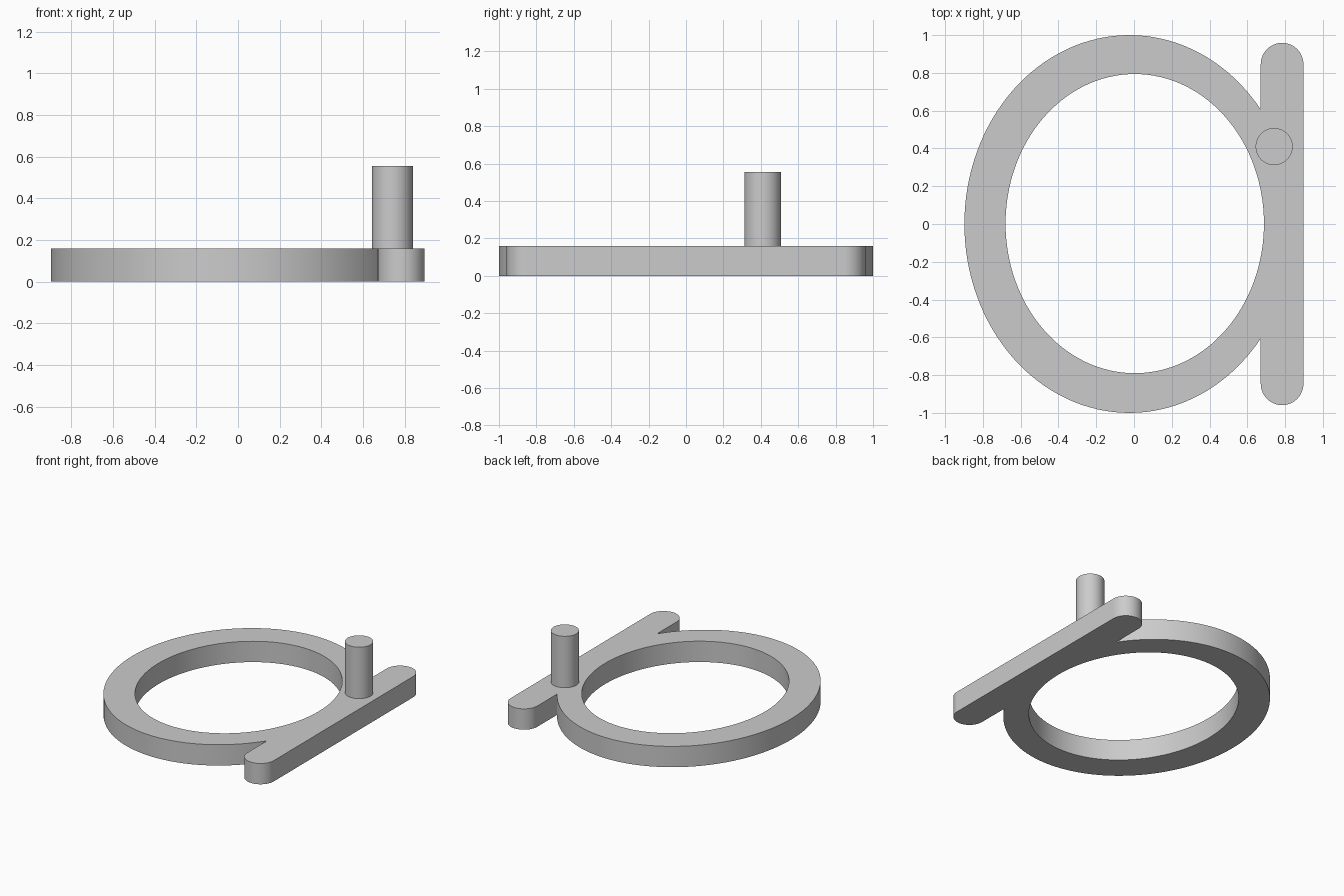
import bpy
import math

cube = bpy.data.objects.get("Cube")
if cube:
    bpy.data.objects.remove(cube, do_unlink=True)

THICK = 0.16

grey = bpy.data.materials.new("plain_grey")
grey.use_nodes = True
colour = (0.6, 0.6, 0.6, 1)
grey.diffuse_color = colour
grey.node_tree.nodes["Principled BSDF"].inputs["Base Color"].default_value = colour


def arc(cx, cy, rx, ry, start, end, steps):
    """Points along an elliptical arc, angles in degrees."""
    angles = [math.radians(start + (end - start) * i / steps) for i in range(steps + 1)]
    return [(cx + rx * math.cos(a), cy + ry * math.sin(a)) for a in angles]


def prism(name, outline, z0, z1):
    """Closed solid extruded upward from an outline."""
    n = len(outline)
    verts = [(x, y, z) for z in (z0, z1) for x, y in outline]
    faces = [tuple(reversed(range(n))), tuple(range(n, 2 * n))]
    faces += [(i, (i + 1) % n, n + (i + 1) % n, n + i) for i in range(n)]
    mesh = bpy.data.meshes.new(name)
    mesh.from_pydata(verts, [], faces)
    mesh.materials.append(grey)
    obj = bpy.data.objects.new(name, mesh)
    bpy.context.collection.objects.link(obj)
    return obj


def activate(obj):
    bpy.ops.object.select_all(action="DESELECT")
    obj.select_set(True)
    bpy.context.view_layer.objects.active = obj


def combine(target, tool, operation):
    """Apply a boolean and discard the tool solid."""
    tool.hide_render = True
    mod = target.modifiers.new(operation.title(), "BOOLEAN")
    mod.object, mod.operation, mod.solver = tool, operation, "EXACT"
    activate(target)
    bpy.ops.object.modifier_apply(modifier=mod.name)
    bpy.data.objects.remove(tool, do_unlink=True)


# Oval plate, joined to a straight round-ended bar, then opened by the oval hole
ring = prism("oval_ring_with_bar", arc(-0.024, 0, 0.874, 1, 0, 360, 128)[:-1], 0, THICK)
end_y, end_r, bar_x = 0.846, 0.113, 0.784
bar_outline = (arc(bar_x, end_y, end_r, end_r, 0, 180, 32)
               + arc(bar_x, -end_y, end_r, end_r, 180, 360, 32))
combine(ring, prism("side_bar", bar_outline, 0, THICK), "UNION")
hole = prism("hole_cutter", arc(0.004, 0.002, 0.684, 0.792, 0, 360, 128)[:-1], -0.1, THICK + 0.1)
combine(ring, hole, "DIFFERENCE")

# Upright round peg standing on the bar
peg = prism("upright_peg", arc(0.742, 0.41, 0.098, 0.098, 0, 360, 64)[:-1], THICK, 0.555)

for obj in (ring, peg):
    activate(obj)
    bpy.ops.object.shade_smooth_by_angle(angle=math.radians(30))
